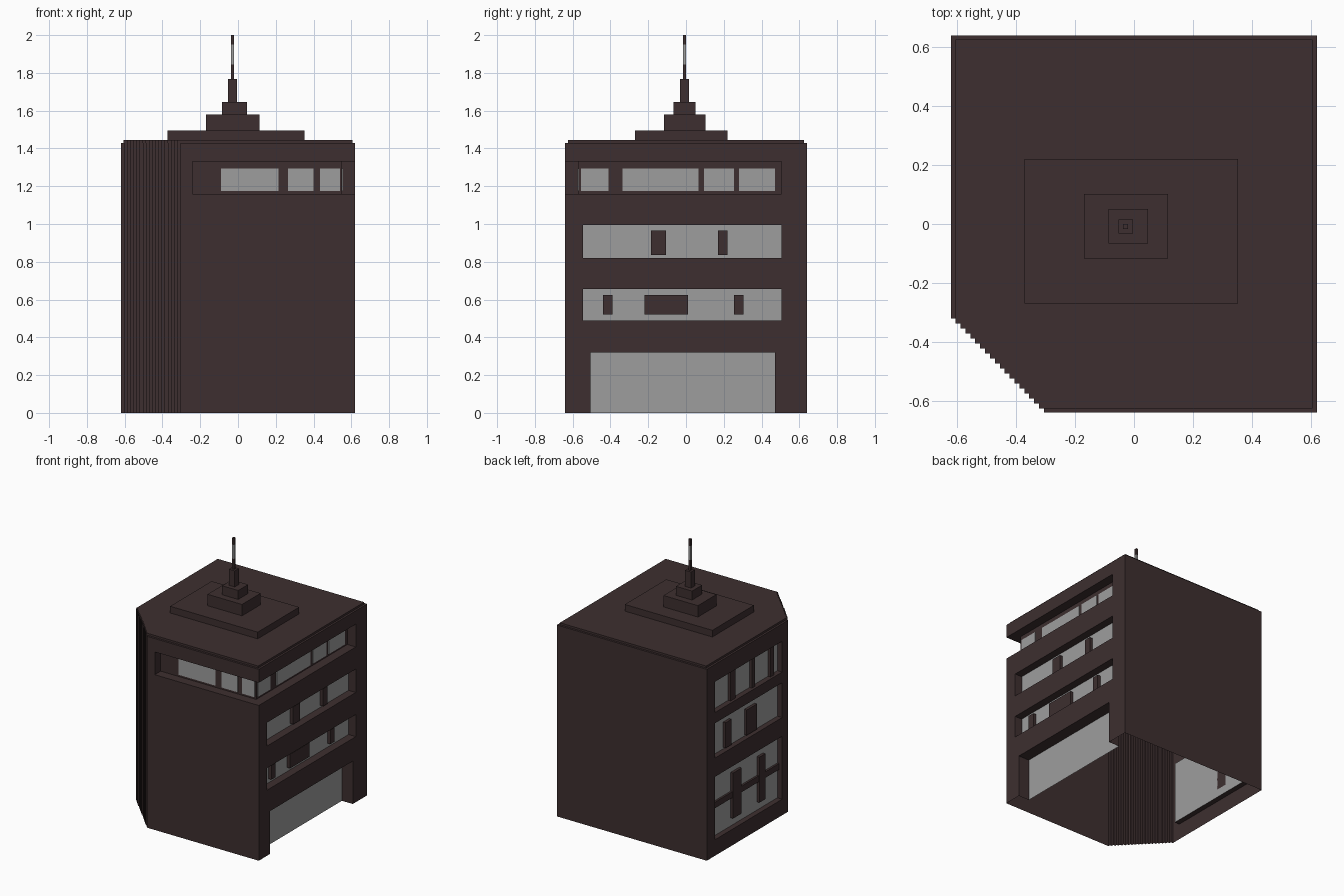
import bpy, bmesh

if "Cube" in bpy.data.objects:
    bpy.data.objects.remove(bpy.data.objects["Cube"])


def material(name, rgb):
    m = bpy.data.materials.new(name)
    m.diffuse_color = (*rgb, 1)
    m.use_nodes = True
    m.node_tree.nodes["Principled BSDF"].inputs["Base Color"].default_value = m.diffuse_color
    return m


BROWN = material("dark_brown", (0.047, 0.028, 0.029))
GLASS = material("grey_glass", (0.34, 0.34, 0.34))


def prism(name, outline, z0, z1, mat=BROWN):
    """Upright prism over a counter-clockwise outline."""
    bm = bmesh.new()
    base = bm.faces.new([bm.verts.new((x, y, z0)) for x, y in outline])
    ext = bmesh.ops.extrude_face_region(bm, geom=[base], use_keep_orig=True)
    for v in ext["geom"]:
        if isinstance(v, bmesh.types.BMVert):
            v.co.z = z1
    bmesh.ops.recalc_face_normals(bm, faces=bm.faces)
    me = bpy.data.meshes.new(name)
    bm.to_mesh(me)
    bm.free()
    me.materials.append(mat)
    ob = bpy.data.objects.new(name, me)
    bpy.context.collection.objects.link(ob)
    return ob


def box(name, x0, x1, y0, y1, z0, z1, mat=BROWN):
    return prism(name, [(x0, y0), (x1, y0), (x1, y1), (x0, y1)], z0, z1, mat)


def stepped_outline(hx, hy, ex, ey, n):
    """Rectangle whose front left corner is cut in n small steps."""
    pts = [(ex, -hy), (hx, -hy), (hx, hy), (-hx, hy), (-hx, ey)]
    dx, dy = (ex + hx) / n, (ey + hy) / n
    for i in range(1, n + 1):
        pts.append((-hx + dx * i, ey - dy * (i - 1)))
        if i < n:
            pts.append((-hx + dx * i, ey - dy * i))
    return pts


# Tower block with stepped corner
body = prism("tower_body", stepped_outline(0.62, 0.64, -0.305, -0.32, 19), 0, 1.43)
body.data.materials.append(GLASS)

# Recesses: corner gallery, right rows, entrance, left rows
cutters = [
    prism("cut_gallery", [(-0.24, -0.8), (0.8, -0.8), (0.8, 0.505), (0.55, 0.505),
                          (0.55, -0.57), (-0.24, -0.57)], 1.16, 1.33),
    box("cut_right_upper", 0.56, 0.8, -0.545, 0.505, 0.82, 0.995),
    box("cut_right_lower", 0.56, 0.8, -0.545, 0.505, 0.49, 0.655),
    box("cut_entrance", 0.53, 0.8, -0.505, 0.47, -0.2, 0.32),
]
for i, (z0, z1) in enumerate([(0.12, 0.59), (0.73, 0.99), (1.07, 1.30)]):
    cutters.append(box(f"cut_left_{i}", -0.8, -0.58, -0.25, 0.545, z0, z1))
bpy.context.view_layer.objects.active = body
for c in cutters:
    c.hide_render = True
    mod = body.modifiers.new("recess", "BOOLEAN")
    mod.operation, mod.solver, mod.object = "DIFFERENCE", "EXACT", c
    bpy.ops.object.modifier_apply(modifier=mod.name)
    bpy.data.objects.remove(c)

# Open underside, glass on the back of the recesses
bm = bmesh.new()
bm.from_mesh(body.data)
under = [f for f in bm.faces if f.normal.z < -0.9 and f.calc_center_median().z < 0.01]
bmesh.ops.delete(bm, geom=under, context="FACES")
for f in bm.faces:
    c = f.calc_center_bounds()
    gallery = c.x > 0 and c.z > 1.1
    pane = abs(f.normal.x) > 0.9 and abs(c.x) < 0.6 and abs(c.y) < 0.2
    f.material_index = int(pane and not gallery)
bm.to_mesh(body.data)
bm.free()

# Gallery panes on the front and right
for x0, x1 in [(-0.09, 0.215), (0.265, 0.40), (0.435, 0.54)]:
    box("front_pane", x0, x1, -0.575, -0.568, 1.175, 1.295, GLASS)
for y0, y1 in [(-0.555, -0.41), (-0.335, 0.065), (0.095, 0.255), (0.28, 0.47)]:
    box("right_pane", 0.548, 0.555, y0, y1, 1.175, 1.295, GLASS)

# Blocks in the right window rows
for y0, y1 in [(-0.185, -0.105), (0.17, 0.22)]:
    box("right_upper_block", 0.56, 0.585, y0, y1, 0.835, 0.965)
for y0, y1 in [(-0.44, -0.39), (-0.22, 0.01), (0.255, 0.305)]:
    box("right_lower_block", 0.56, 0.585, y0, y1, 0.52, 0.625)

# Bars and blocks in the left windows
for y0, y1 in [(0.27, 0.33), (0.04, 0.08), (-0.18, -0.14)]:
    box("left_top_bar", -0.60, -0.58, y0, y1, 1.07, 1.30)
for y0, y1 in [(0.32, 0.39), (0.02, 0.14)]:
    box("left_middle_block", -0.60, -0.58, y0, y1, 0.74, 0.93)
for y0, y1 in [(0.20, 0.30), (-0.08, -0.01)]:
    box("left_lower_bar", -0.60, -0.58, y0, y1, 0.18, 0.52)
box("left_cross_bar", -0.595, -0.58, -0.25, 0.545, 0.335, 0.38)

# Roof slab and stacked tiers
prism("roof_slab", stepped_outline(0.605, 0.625, -0.322, -0.337, 17), 1.43, 1.445)
tiers = [(-0.372, 0.352, -0.27, 0.22, 1.495), (-0.17, 0.115, -0.117, 0.102, 1.58),
         (-0.086, 0.048, -0.066, 0.051, 1.647), (-0.053, -0.004, -0.033, 0.016, 1.767)]
z = 1.445
for i, (x0, x1, y0, y1, top) in enumerate(tiers):
    box(f"roof_tier_{i + 1}", x0, x1, y0, y1, z, top)
    z = top

# Mast with a pale middle section
for name, top, mat in [("mast_lower", 1.845, BROWN), ("mast_middle", 1.95, GLASS),
                       ("mast_tip", 2.0, BROWN)]:
    box(name, -0.037, -0.02, -0.017, 0.0, z, top, mat)
    z = top
